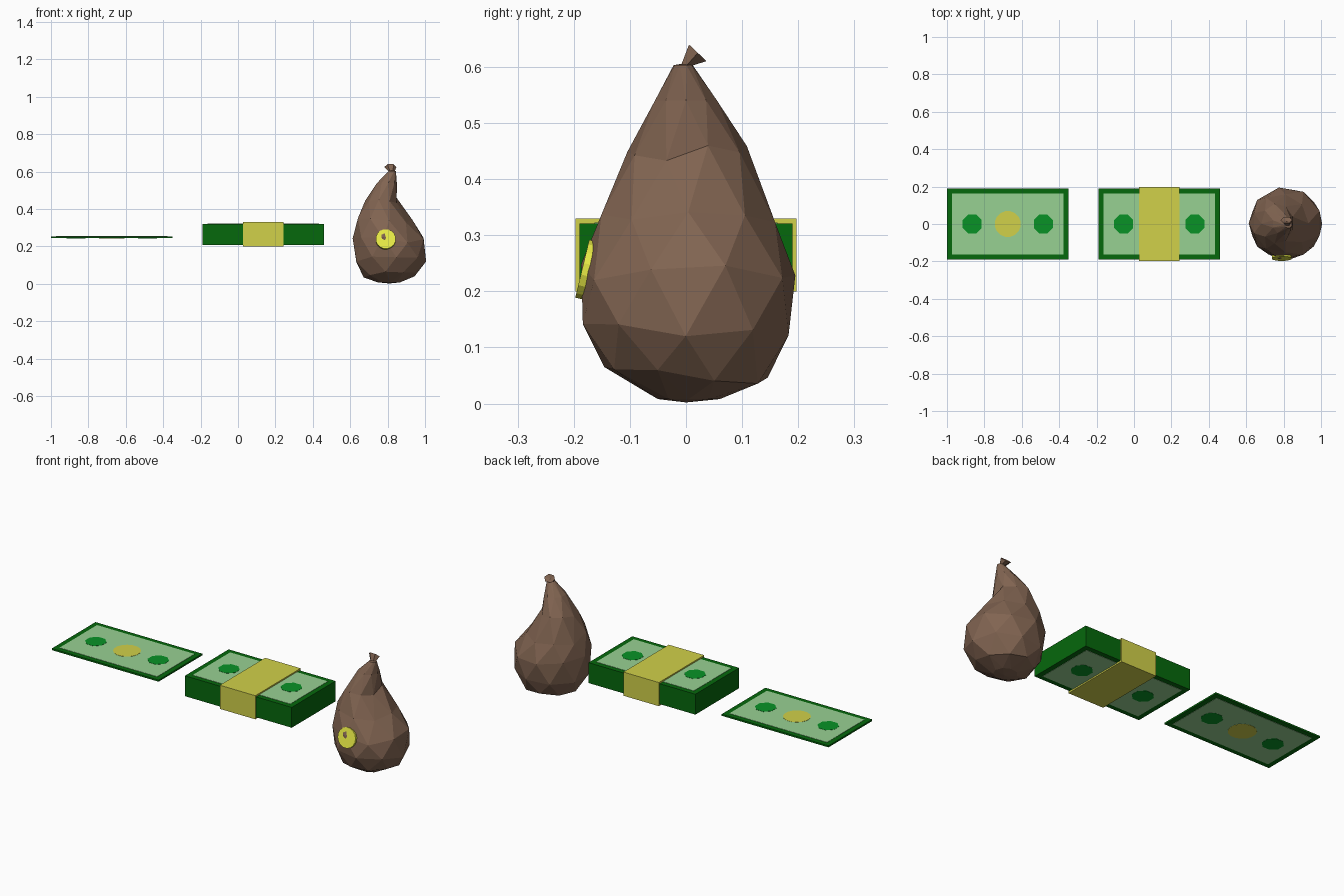
import bpy, bmesh, math, random
from mathutils import Vector, Matrix

if "Cube" in bpy.data.objects:
    bpy.data.objects.remove(bpy.data.objects["Cube"])

random.seed(4)


def material(name, rgb):
    m = bpy.data.materials.new(name)
    m.diffuse_color = [(c / 255) ** 2.2 for c in rgb] + [1]
    m.use_nodes = True
    m.node_tree.nodes["Principled BSDF"].inputs["Base Color"].default_value = m.diffuse_color
    return m


DARK = material("dark_green", (14, 104, 20))
PALE = material("pale_green", (150, 208, 145))
MID = material("mid_green", (17, 145, 42))
GOLD = material("gold", (208, 208, 75))
COIN = material("bright_gold", (232, 235, 72))
BROWN = material("brown", (128, 100, 82))


def finish(name, bm, mat):
    bmesh.ops.recalc_face_normals(bm, faces=bm.faces)
    me = bpy.data.meshes.new(name)
    bm.to_mesh(me)
    bm.free()
    me.materials.append(mat)
    ob = bpy.data.objects.new(name, me)
    bpy.context.collection.objects.link(ob)
    return ob


def box(name, centre, size, mat):
    bm = bmesh.new()
    bmesh.ops.create_cube(bm, size=1, matrix=Matrix.Translation(centre) @ Matrix.Diagonal((*size, 1)))
    return finish(name, bm, mat)


def disc(name, centre, radius, depth, sides, mat, turn=Matrix()):
    bm = bmesh.new()
    spin = Matrix.Rotation(math.pi / sides, 4, 'Z')
    bmesh.ops.create_cone(bm, cap_ends=True, segments=sides, radius1=radius, radius2=radius,
                          depth=depth, matrix=Matrix.Translation(centre) @ turn @ spin)
    return finish(name, bm, mat)


# Banknote body with raised pale panels and green spots on both faces
def banknote(prefix, x, z, height):
    box(prefix + "_body", (x, 0, z), (0.65, 0.38, height), DARK)
    box(prefix + "_panel", (x, 0, z), (0.594, 0.326, height + 0.003), PALE)
    for i, dx in enumerate((-0.19, 0.19)):
        disc(f"{prefix}_spot_{i + 1}", (x + dx, 0, z), 0.055, height + 0.005, 8, MID)


banknote("single_note", -0.675, 0.25, 0.009)
disc("single_note_centre", (-0.675, 0, 0.25), 0.07, 0.014, 16, GOLD)

banknote("note_stack", 0.135, 0.265, 0.112)
box("stack_band", (0.135, 0, 0.265), (0.216, 0.394, 0.13), GOLD)


# Sack: staggered rings joined by triangles (z, x min, x max, y min, y max)
RINGS = [(0.008, 0.745, 0.865, -0.05, 0.06),
         (0.05, 0.675, 0.950, -0.145, 0.145),
         (0.13, 0.625, 1.002, -0.183, 0.182),
         (0.235, 0.617, 1.000, -0.186, 0.194),
         (0.335, 0.635, 0.930, -0.150, 0.158),
         (0.445, 0.682, 0.852, -0.104, 0.108),
         (0.54, 0.742, 0.848, -0.055, 0.055),
         (0.603, 0.806, 0.845, -0.022, 0.012)]
SIDES = 9
bm = bmesh.new()
loops = []
for k, (z, x0, x1, y0, y1) in enumerate(RINGS):
    loop = []
    for i in range(SIDES):
        a = 2 * math.pi * (i + 0.5 * (k % 2)) / SIDES
        wobble = random.uniform(-0.018, 0.018) if 0 < k < 6 else 0
        loop.append(bm.verts.new(((x0 + x1) / 2 + (x1 - x0) / 2 * 1.02 * math.cos(a),
                                  (y0 + y1) / 2 + (y1 - y0) / 2 * 1.02 * math.sin(a),
                                  z + wobble)))
    loops.append(loop)
for k in range(len(loops) - 1):
    a, b = loops[k], loops[k + 1]
    for i in range(SIDES):
        j = (i + 1) % SIDES
        if k % 2 == 0:
            bm.faces.new((a[i], a[j], b[i]))
            bm.faces.new((a[j], b[j], b[i]))
        else:
            bm.faces.new((a[i], a[j], b[j]))
            bm.faces.new((a[i], b[j], b[i]))
for loop, tip in ((loops[0], (0.81, 0, 0.002)), (loops[-1], (0.822, -0.005, 0.606))):
    v = bm.verts.new(tip)
    for i in range(SIDES):
        bm.faces.new((loop[i], loop[(i + 1) % SIDES], v))
finish("sack", bm, BROWN)

# Flared tie end leaning to the back, dished in the middle
bm = bmesh.new()
neck, rim = [], []
for i in range(6):
    a = 2 * math.pi * i / 6
    c, s = math.cos(a), math.sin(a)
    neck.append(bm.verts.new((0.822 + 0.014 * c, -0.003 + 0.010 * s, 0.598 + 0.003 * s)))
    rim.append(bm.verts.new((0.815 + 0.032 * c, 0.021 + 0.018 * s, 0.625 - 0.017 * s)))
hollow = bm.verts.new((0.817, 0.014, 0.617))
for i in range(6):
    j = (i + 1) % 6
    bm.faces.new((neck[i], neck[j], rim[j], rim[i]))
    bm.faces.new((rim[i], rim[j], hollow))
bm.faces.new(neck)
finish("sack_tie", bm, BROWN)

# Round badge on the sack front
normal = Vector((0, -1, 0.24)).normalized()
disc("sack_badge", Vector((0.79, -0.184, 0.24)) - normal * 0.016, 0.054, 0.034, 16, COIN,
     normal.to_track_quat('Z', 'Y').to_matrix().to_4x4())
